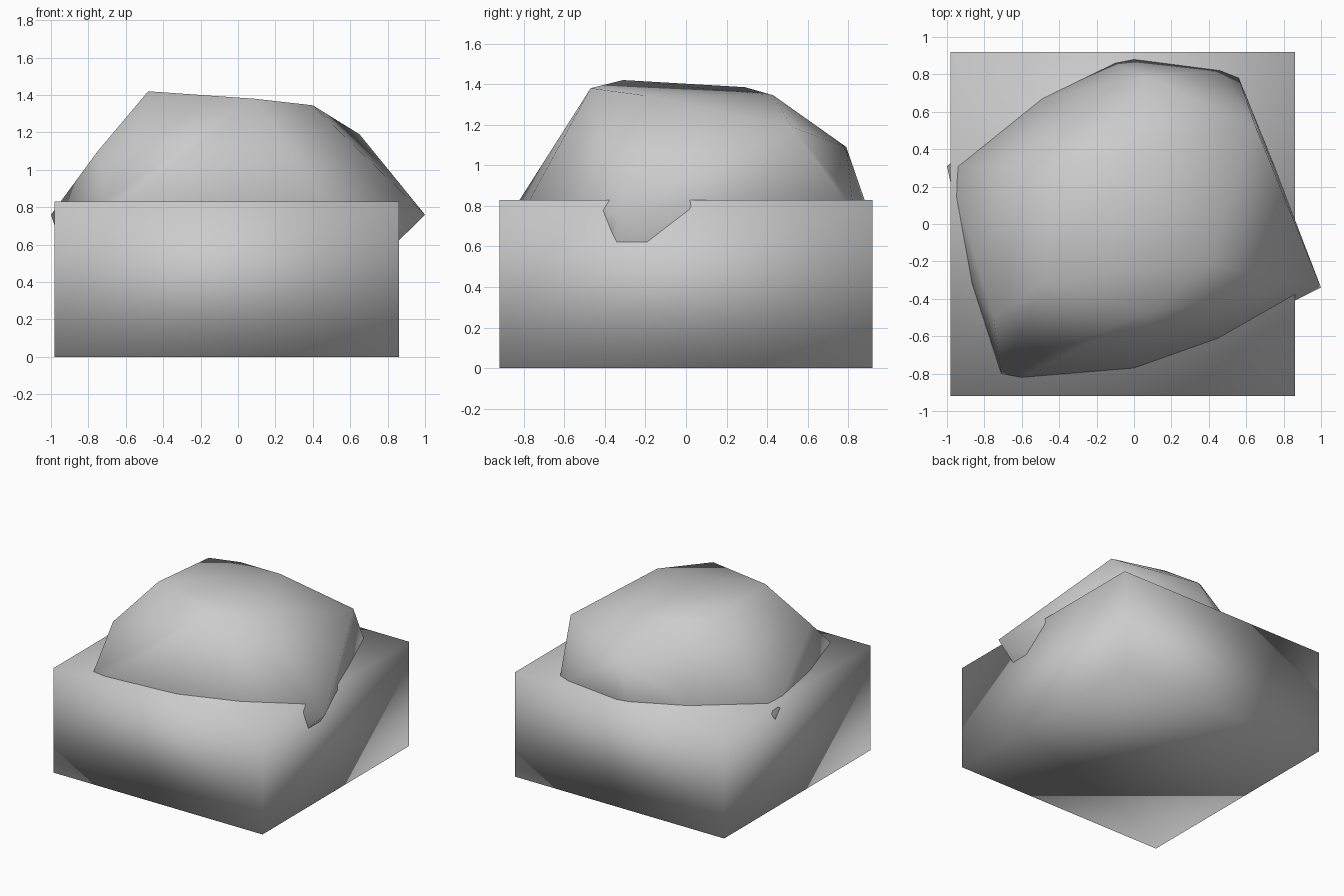
import bpy, bmesh

if "Cube" in bpy.data.objects:
    bpy.data.objects.remove(bpy.data.objects["Cube"])


def finish(name, bm):
    bmesh.ops.recalc_face_normals(bm, faces=bm.faces)
    for f in bm.faces:
        f.smooth = True
    mesh = bpy.data.meshes.new(name)
    bm.to_mesh(mesh)
    bm.free()
    obj = bpy.data.objects.new(name, mesh)
    bpy.context.collection.objects.link(obj)
    return obj


# Square base block with softened shading
bm = bmesh.new()
bmesh.ops.create_cube(bm, size=1)
for v in bm.verts:
    v.co.x = v.co.x * 1.84 - 0.06
    v.co.y *= 1.84
    v.co.z = (v.co.z + 0.5) * 0.83
bmesh.ops.triangulate(bm, faces=bm.faces)
finish("base_block", bm)

# Boulder: hull around its waist outline, shoulders, cap and hidden underside
waist = [(0, .88), (-.1, .86), (-.49, .67), (-.56, .60), (-.9, .33), (-.94, .24),
         (-.86, -.21), (-.865, -.32), (-.71, -.80), (-.6, -.82), (-.1, -.77),
         (0, -.77), (.45, -.61), (.75, .31), (.56, .78), (.46, .82)]
cap = [(-.48, -.31, 1.42), (.09, -.47, 1.38), (.4, -.21, 1.345),
       (-.46, .29, 1.385), (-.28, .43, 1.345), (.07, .43, 1.345)]
shoulders = [(-.75, -.50, 1.10), (.65, .52, 1.19), (.05, .79, 1.09)]
tips = [(1, -.34, .76), (.72, -.08, .50), (.72, -.40, .60),
        (-1, .31, .76), (-.94, .22, .58)]
underside = [(x, y, .12) for x in (-.35, .35) for y in (-.35, .35)]

bm = bmesh.new()
for p in [(x, y, .83) for x, y in waist] + cap + shoulders + tips + underside:
    bm.verts.new(p)
hull = bmesh.ops.convex_hull(bm, input=bm.verts)
spare = {g for key in ("geom_interior", "geom_unused") for g in hull[key]
         if isinstance(g, bmesh.types.BMVert)}
bmesh.ops.delete(bm, geom=list(spare), context='VERTS')
finish("boulder", bm)
